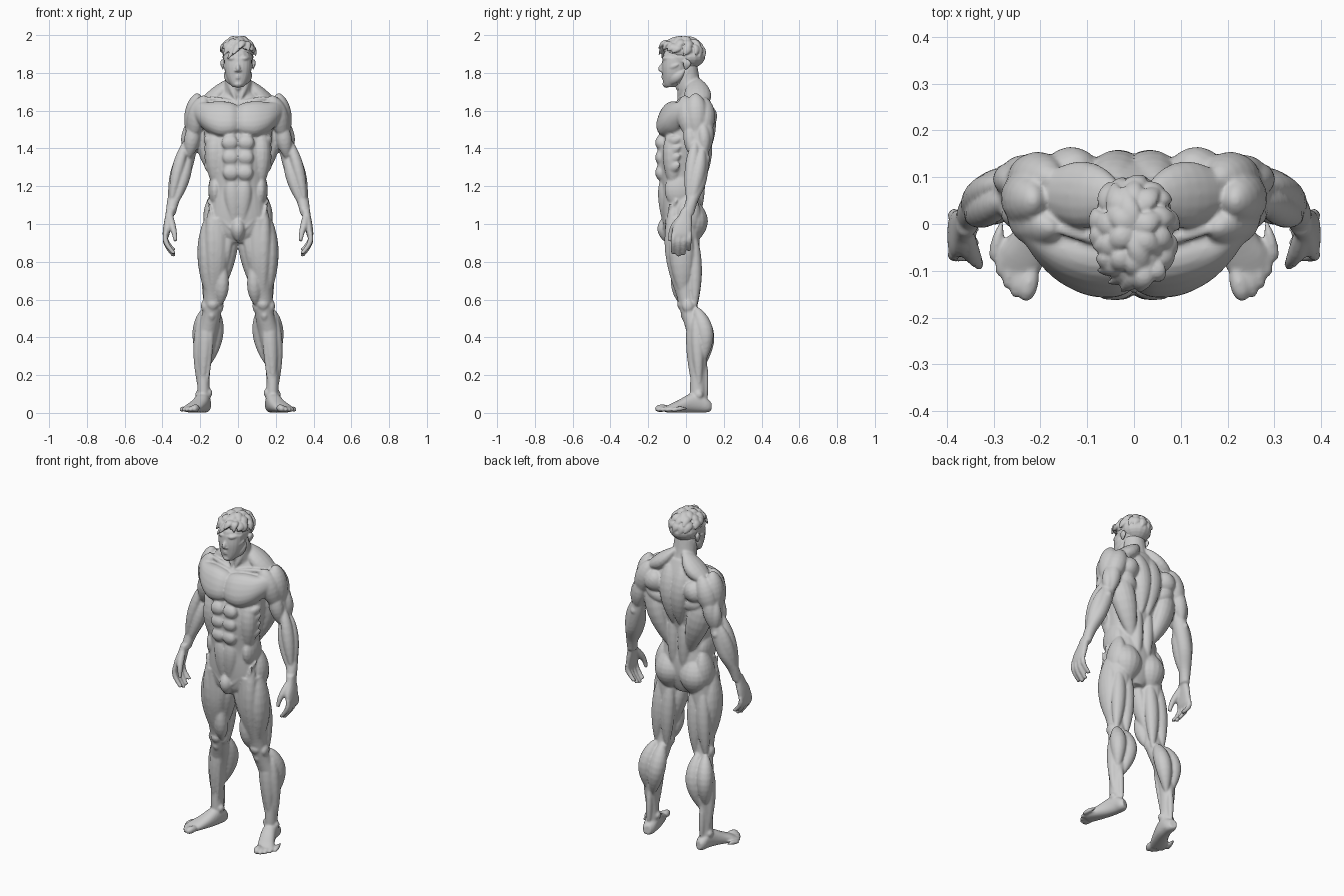
import bpy, bmesh, math, random
from mathutils import Vector

random.seed(4)
bm = bmesh.new()
FRONT, BACK, UP, SIDE = (0, -1, 0), (0, 1, 0), (0, 0, 1), (1, 0, 0)


def spline(path, m):
    res = []
    for i in range(len(path) - 1):
        q = path[max(i - 1, 0)], path[i], path[i + 1], path[min(i + 2, len(path) - 1)]
        for k in range(m):
            t = k / m
            res.append([.5 * (2 * b + (c - a) * t + (2 * a - 5 * b + 4 * c - d) * t * t
                              + (3 * b - a - 3 * c + d) * t ** 3) for a, b, c, d in zip(*q)])
    return res + [list(path[-1])]


def tube(path, out=FRONT, axis=None, n=2.0, m=4, seg=20):
    """Loft of ellipses; path rows are x, y, z, half width, half depth (along out)."""
    ax = Vector(axis) if axis else Vector(path[-1][:3]) - Vector(path[0][:3])
    ax.normalize()
    nrm = Vector(out)
    nrm = (nrm - ax * nrm.dot(ax)).normalized()
    side = ax.cross(nrm)
    rings = []
    for x, y, z, w, d in spline(path, m):
        ring = []
        for k in range(seg):
            a = 2 * math.pi * k / seg
            c, s = math.cos(a), math.sin(a)
            c = math.copysign(abs(c) ** (2 / n), c)
            s = math.copysign(abs(s) ** (2 / n), s)
            ring.append(bm.verts.new(Vector((x, y, z)) + side * w * c + nrm * d * s))
        rings.append(ring)
    for r, q in zip(rings, rings[1:]):
        for k in range(seg):
            bm.faces.new((r[k], r[k - 1], q[k - 1], q[k]))
    bm.faces.new(rings[0])
    bm.faces.new(rings[-1][::-1])


def muscle(a, b, w, d, out=FRONT, bow=0.0, peak=.5, p=.75, n=2.0):
    """Spindle from a to b, bowed towards out, thickest at peak; small p gives blunt ends."""
    a, b, o = Vector(a), Vector(b), Vector(out).normalized()
    e, path = math.log(.5) / math.log(peak), []
    for k in range(15):
        t = (1 - math.cos(math.pi * k / 14)) / 2
        r = max(math.sin(math.pi * t ** e), 0) ** p + .03
        path.append([*(a + (b - a) * t + o * bow * math.sin(math.pi * t)), w * r, d * r])
    tube(path, out, m=1, seg=16, n=n)


def blob(x, y, z, rx, ry, rz, p=.75, n=2.0):
    muscle((x, y, z - rz), (x, y, z + rz), rx, ry, p=p, n=n)


def finish(name, voxel, mirror=True, smooth=3):
    bmesh.ops.recalc_face_normals(bm, faces=bm.faces)
    me = bpy.data.meshes.new(name)
    bm.to_mesh(me)
    bm.clear()
    ob = bpy.data.objects.new(name, me)
    bpy.context.collection.objects.link(ob)
    if mirror:
        ob.modifiers.new("mirror", 'MIRROR').use_mirror_merge = False
    r = ob.modifiers.new("fuse", 'REMESH')
    r.mode, r.voxel_size, r.use_smooth_shade = 'VOXEL', voxel, True
    s = ob.modifiers.new("soften", 'SMOOTH')
    s.factor, s.iterations = .5, smooth


# torso core: z, front y, back y, half width
core = [(.90, -.09, .05, .05), (.95, -.115, .07, .13), (1.02, -.125, .085, .16), (1.10, -.13, .085, .155),
        (1.18, -.13, .075, .145), (1.26, -.138, .08, .145), (1.36, -.142, .10, .163), (1.46, -.125, .125, .178),
        (1.55, -.10, .135, .18), (1.62, -.07, .13, .17), (1.665, -.035, .115, .12), (1.72, -.02, .09, .07)]
tube([(0, (f + b) / 2, z, w, (b - f) / 2) for z, f, b, w in core], axis=UP, n=2.3, seg=32)
# chest, collarbones, ribs
tube([(.004, -.083, 1.553, .078, .052), (.04, -.085, 1.553, .092, .064), (.10, -.078, 1.555, .097, .066),
      (.16, -.058, 1.565, .08, .06), (.205, -.03, 1.585, .058, .048), (.24, .0, 1.60, .03, .03)],
     (0, -1, .4), axis=SIDE, n=2.4)
muscle((.015, -.05, 1.648), (.2, .0, 1.67), .013, .013)
muscle((.11, -.055, 1.52), (.11, -.06, 1.16), .055, .062, (.8, -1, 0), .008, .4)
for i in range(4):
    muscle((.178, -.03, 1.455 - .045 * i), (.105 - .004 * i, -.115, 1.42 - .05 * i), .026, .017, SIDE, .014)
# abdominals, obliques and groin
muscle((.04, -.112, 1.53), (.035, -.11, 1.16), .048, .04, p=.5)
for z, h, x in ((1.43, .045, .043), (1.352, .045, .04), (1.272, .045, .037)):
    blob(x, -.128, z, .043, .034, h, .5, 2.5)
muscle((.035, -.12, 1.245), (.018, -.112, .98), .042, .03, peak=.35)
muscle((.12, -.04, 1.29), (.122, -.035, 1.07), .075, .036, SIDE)
muscle((.165, -.05, 1.13), (.03, -.12, .965), .02, .022)
blob(0, -.108, .975, .038, .043, .07)
# back: traps, shoulder blades, lats, spine, glutes
muscle((.02, .055, 1.775), (.215, .07, 1.62), .07, .045, (.5, 0, 1), -.018, .5)
muscle((.045, .085, 1.70), (.022, .095, 1.33), .055, .045, BACK, .024, .4)
muscle((.07, .115, 1.53), (.2, .095, 1.61), .06, .047, BACK, .012)
muscle((.07, .105, 1.45), (.205, .085, 1.54), .045, .046, BACK)
muscle((.185, .055, 1.57), (.055, .055, 1.15), .07, .055, (.6, 1, 0), .03, .35)
muscle((.032, .06, 1.0), (.04, .07, 1.44), .036, .036, BACK)
blob(.083, .036, 1.015, .085, .078, .12)
muscle((.125, .02, 1.18), (.15, .0, .92), .065, .045, SIDE)
# neck
tube([(0, .045, 1.62, .09, .07), (0, .028, 1.69, .077, .068), (0, .012, 1.75, .07, .064),
      (0, .0, 1.84, .062, .06)], axis=UP)
muscle((.066, .01, 1.82), (.012, -.045, 1.655), .019, .019)
blob(0, -.04, 1.73, .017, .017, .03)

# shoulder and upper arm
tube([(.18, .055, 1.62, .06, .06), (.22, .055, 1.55, .05, .055), (.24, .065, 1.46, .044, .052),
      (.262, .075, 1.38, .042, .046), (.283, .075, 1.31, .046, .046), (.313, .062, 1.21, .043, .042),
      (.343, .03, 1.12, .033, .033), (.356, .008, 1.05, .025, .034)], axis=UP)
muscle((.175, -.01, 1.68), (.248, .035, 1.43), .055, .046, (1, -1, 0), .012, .4)
muscle((.212, .05, 1.692), (.252, .06, 1.42), .056, .046, SIDE, .008, .38)
muscle((.175, .1, 1.67), (.25, .085, 1.42), .054, .048, (.6, 1, 0), .012, .4)
muscle((.222, .02, 1.57), (.262, .04, 1.34), .041, .038, FRONT, .005)
muscle((.215, .10, 1.6), (.26, .105, 1.36), .04, .038, BACK, .006, .5)
muscle((.25, .085, 1.56), (.275, .1, 1.36), .034, .032, (1, 1, 0), .006, .5)
muscle((.26, .055, 1.48), (.285, .06, 1.33), .026, .022, SIDE)
blob(.276, .108, 1.345, .02, .02, .03)
# forearm
muscle((.272, .05, 1.45), (.356, .01, 1.10), .034, .03, (1, -.5, 0), .010, .42)
muscle((.288, .09, 1.40), (.362, .022, 1.08), .036, .03, (1, 1, 0), .010, .4)
muscle((.258, .065, 1.38), (.342, .01, 1.08), .036, .032, (-1, -.3, 0), .010, .38)
muscle((.272, .105, 1.36), (.35, .03, 1.08), .028, .026, BACK, .006, .35)
# hand: palm, fingers, thumb
tube([(.356, .006, 1.08, .03, .024), (.364, -.004, 1.04, .036, .022), (.374, -.018, .99, .05, .021),
      (.381, -.024, .945, .05, .018), (.382, -.024, .925, .044, .012)], SIDE, axis=UP, n=2.4)
for i, ln in enumerate((.085, .105, .112, .1)):
    y, z = .02 - .028 * i, .955
    tube([(.384, y, z, .012, .013), (.384, y - .002, z - ln * .4, .0145, .0145),
          (.368, y - .004, z - ln * .75, .013, .013), (.338, y - .004, z - ln * 1.12, .011, .011)],
         SIDE, seg=12)
tube([(.358, -.02, 1.04, .018, .016), (.35, -.055, .995, .021, .02), (.338, -.078, .955, .015, .015),
      (.33, -.088, .91, .011, .011)], SIDE, seg=12)

# leg core
tube([(.105, -.02, 1.03, .075, .09), (.112, -.02, .9, .08, .092), (.116, -.018, .8, .077, .084),
      (.123, -.01, .7, .064, .066), (.13, .002, .62, .053, .052), (.136, .015, .55, .05, .048),
      (.147, .035, .49, .052, .05), (.166, .06, .41, .054, .054), (.178, .066, .3, .042, .048),
      (.183, .062, .2, .034, .040), (.182, .062, .1, .033, .041), (.18, .07, .04, .032, .042)], axis=UP)
# thigh muscles
muscle((.155, -.03, 1.06), (.16, -.015, .61), .065, .043, SIDE, .014, .45)
muscle((.135, -.065, 1.11), (.132, -.035, .60), .042, .045, FRONT, .016, .42)
muscle((.085, -.055, .88), (.095, -.018, .565), .038, .042, (-.6, -1, 0), .008, .65)
muscle((.022, -.035, .97), (.085, .0, .64), .05, .034, (-1, 0, 0), .004, .35)
muscle((.04, -.075, 1.0), (.075, -.04, .72), .024, .024, FRONT, .01, .4)
muscle((.162, -.085, 1.13), (.078, -.01, .60), .017, .018, (-.7, -1, 0), .04)
muscle((.08, .035, .98), (.098, .045, .52), .04, .036, BACK, .008, .45)
muscle((.135, .035, .98), (.168, .045, .53), .04, .036, BACK, .008, .45)
# knee
blob(.133, -.024, .575, .03, .022, .036)
blob(.14, -.01, .52, .02, .018, .035)
for x in (.095, .178):
    blob(x, .01, .565, .018, .03, .04)
# calf and shin muscles
muscle((.118, .055, .56), (.16, .09, .24), .046, .046, (-.4, 1, 0), .034, .42)
muscle((.172, .055, .56), (.195, .09, .26), .044, .046, (.5, 1, 0), .032, .4)
muscle((.168, .03, .53), (.19, .035, .14), .034, .026, (.6, -1, 0), .004, .35)
muscle((.195, .055, .52), (.208, .07, .12), .032, .026, SIDE, .01, .35)
muscle((.142, .02, .51), (.165, .04, .12), .02, .02, FRONT, 0, .3)
muscle((.18, .095, .34), (.178, .105, .03), .018, .018, BACK)
blob(.152, .055, .105, .016, .022, .026)
blob(.212, .068, .095, .015, .022, .026)
# foot and toes
tube([(.174, .13, .036, .022, .026), (.176, .105, .042, .035, .04), (.182, .065, .055, .039, .054),
      (.194, .02, .05, .042, .049), (.216, -.03, .036, .045, .035), (.24, -.075, .025, .048, .024),
      (.25, -.105, .018, .04, .016)], UP, n=2.3)
for x, y, r in ((.234, -.165, .020), (.256, -.158, .0145), (.274, -.138, .0135), (.289, -.112, .013),
                (.303, -.08, .0125)):
    muscle((x - .022, y + .09, .024), (x, y, r + .001), r, r, UP, .003, .62, .45)
finish("body", .0064)

# head: skull, jaw, face
blob(0, -.02, 1.88, .077, .1, .096)
tube([(0, -.052, 1.88, .074, .072), (0, -.056, 1.83, .073, .073), (0, -.062, 1.78, .063, .063),
      (0, -.078, 1.742, .042, .042), (0, -.085, 1.724, .026, .026)], axis=UP, n=2.3)
muscle((.066, -.01, 1.81), (.018, -.10, 1.735), .024, .016, SIDE, .012)
blob(0, -.105, 1.74, .024, .02, .02)
muscle((.004, -.116, 1.872), (.066, -.08, 1.882), .013, .016, FRONT, .012)
muscle((.035, -.1, 1.815), (.078, -.04, 1.845), .016, .016, FRONT, .006)
muscle((0, -.115, 1.875), (0, -.138, 1.805), .012, .015, FRONT, 0, .75)
blob(.011, -.126, 1.812, .009, .012, .009)
blob(.031, -.103, 1.853, .017, .014, .010)
for z in (1.784, 1.773):
    muscle((-.026, -.112, z), (.026, -.112, z), .0065, .012, FRONT, .006)
muscle((.076, -.005, 1.81), (.086, .012, 1.872), .021, .009, SIDE, .002, .62)
tube([(0, .0, 1.74, .06, .055), (0, -.005, 1.85, .062, .06)], axis=UP)
finish("head", .005, smooth=1)

# hair: cap, nape and swept locks
blob(0, -.008, 1.913, .083, .099, .07)
blob(0, .02, 1.885, .08, .08, .07)


def scalp(az, pol, f):
    return (.084 * f * math.sin(pol) * math.cos(az), -.014 + .106 * f * math.sin(pol) * math.sin(az),
            1.893 + .09 * f * math.cos(pol))


for start, count, reach in ((2, 6, 50), (28, 10, 46), (54, 14, 40)):
    for k in range(count):
        az = 2 * math.pi * (k + random.uniform(-.25, .25)) / count
        stop = min(start + reach, 88 + 26 * math.sin(az)) + random.uniform(-6, 4)
        if stop < start + 14:
            continue
        a = scalp(az, math.radians(start - 4), .95)
        b = scalp(az - .45, math.radians(stop), random.uniform(1.1, 1.2))
        mid = scalp(az - .2, math.radians((start + stop) / 2), 1)
        muscle(a, b, .023, .014, Vector(mid) - Vector((0, -.014, 1.893)), .010, .36, 1.0)
# forelocks
for x0, x1, y1, z1 in ((.02, -.058, -.128, 1.868), (.03, -.03, -.145, 1.89), (-.02, -.08, -.1, 1.885),
                       (.04, .058, -.122, 1.91), (.03, .01, -.147, 1.925)):
    muscle((x0, -.07, 1.96), (x1, y1, z1), .021, .014, (0, -.8, 1), .018, .38, .9)
finish("hair", .0045, mirror=False, smooth=1)
